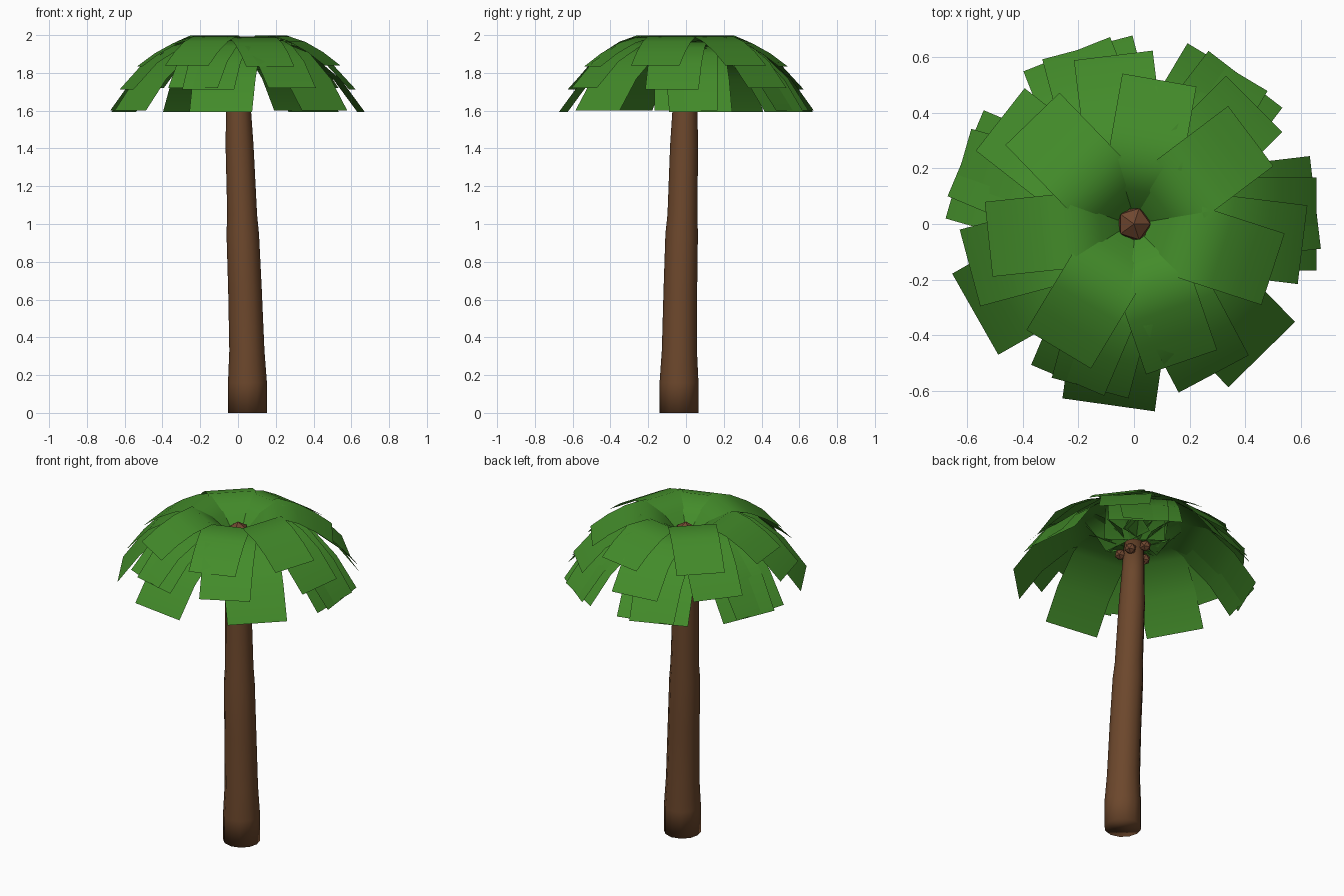
import bpy, bmesh, math
from mathutils import Vector, Matrix

old = bpy.data.objects.get("Cube")
if old:
    bpy.data.objects.remove(old, do_unlink=True)


def material(name, rgb):
    m = bpy.data.materials.new(name)
    m.use_nodes = True
    m.diffuse_color = (*rgb, 1)
    m.node_tree.nodes["Principled BSDF"].inputs["Base Color"].default_value = (*rgb, 1)
    return m


green = material("leaf green", (0.056, 0.26, 0.023))
brown = material("bark brown", (0.15, 0.063, 0.025))
nut_brown = material("nut brown", (0.16, 0.063, 0.029))


def finish(bm, name, mat, smooth):
    mesh = bpy.data.meshes.new(name)
    for f in bm.faces:
        f.smooth = smooth
    bm.to_mesh(mesh)
    bm.free()
    mesh.materials.append(mat)
    obj = bpy.data.objects.new(name, mesh)
    bpy.context.collection.objects.link(obj)
    return obj


# Trunk: leaning, tapering rings (x, y, z, radius)
SIDES = 12
rings = [(0.05, -0.037, 0, 0.103), (0.05, -0.037, 0.16, 0.103),
         (0.047, -0.035, 0.33, 0.093), (0.037, -0.03, 0.65, 0.089),
         (0.025, -0.023, 0.95, 0.086), (0.022, -0.019, 1.05, 0.079),
         (0.008, -0.01, 1.42, 0.074), (0.003, -0.006, 1.6, 0.066), (0, 0, 1.82, 0.056)]
bm = bmesh.new()
loops = []
for x, y, z, r in rings:
    loops.append([bm.verts.new((x + r * math.cos(math.tau * i / SIDES),
                                y + r * math.sin(math.tau * i / SIDES), z))
                  for i in range(SIDES)])
for a, b in zip(loops, loops[1:]):
    for i in range(SIDES):
        j = (i + 1) % SIDES
        bm.faces.new((a[i], a[j], b[j], b[i]))
bm.faces.new(loops[0][::-1])
bm.faces.new(loops[-1])
finish(bm, "trunk", brown, True)


# Faceted bud on top of the trunk and nuts hanging around it
def ball(name, centre, radius):
    bm = bmesh.new()
    bmesh.ops.create_icosphere(bm, subdivisions=1, radius=radius,
                               matrix=Matrix.Translation(centre))
    finish(bm, name, nut_brown, False)


ball("crown_bud", (0, 0, 1.855), 0.066)
for k in range(5):
    ang = math.radians(35 + 72 * k)
    ball("nut_%d" % (k + 1),
         (0.075 * math.cos(ang), 0.075 * math.sin(ang), 1.75 + 0.035 * (k % 2)), 0.034)


# Leaves: single-sheet strips bent along a (radius, height) profile
def leaf(name, azimuth, profile, width, drop):
    turn = Matrix.Rotation(math.radians(azimuth), 3, "Z")
    bm = bmesh.new()
    rows = []
    for r, z in profile:
        rows.append([bm.verts.new(turn @ Vector((r, s * width / 2, z - drop)))
                     for s in (-1, 1)])
    for a, b in zip(rows, rows[1:]):
        bm.faces.new((a[0], b[0], b[1], a[1]))
    finish(bm, name, green, True)


# Lower leaves follow one spiral that goes past a full turn
tiers = [
    ("upper_leaf", 0.27, (37, 80, 134, 186, 239, 289, 342),
     [(0.05, 1.86), (0.12, 1.94), (0.22, 1.999), (0.33, 1.965), (0.43, 1.91), (0.525, 1.84)]),
    ("middle_leaf", 0.285, (45, 97, 142, 195, 247, 255, 298, 353),
     [(0.05, 1.845), (0.13, 1.92), (0.23, 1.975), (0.35, 1.94), (0.48, 1.86), (0.61, 1.72)]),
    ("lower_leaf", 0.335, [52.4 * k for k in range(11)],
     [(0.05, 1.825), (0.13, 1.89), (0.23, 1.945), (0.37, 1.905), (0.53, 1.77), (0.656, 1.6)]),
]
for name, width, azimuths, profile in tiers:
    for k, az in enumerate(azimuths):
        # alternate leaves sit slightly lower so that they overlap
        leaf("%s_%d" % (name, k + 1), az, profile, width, 0.007 * (k % 2))
